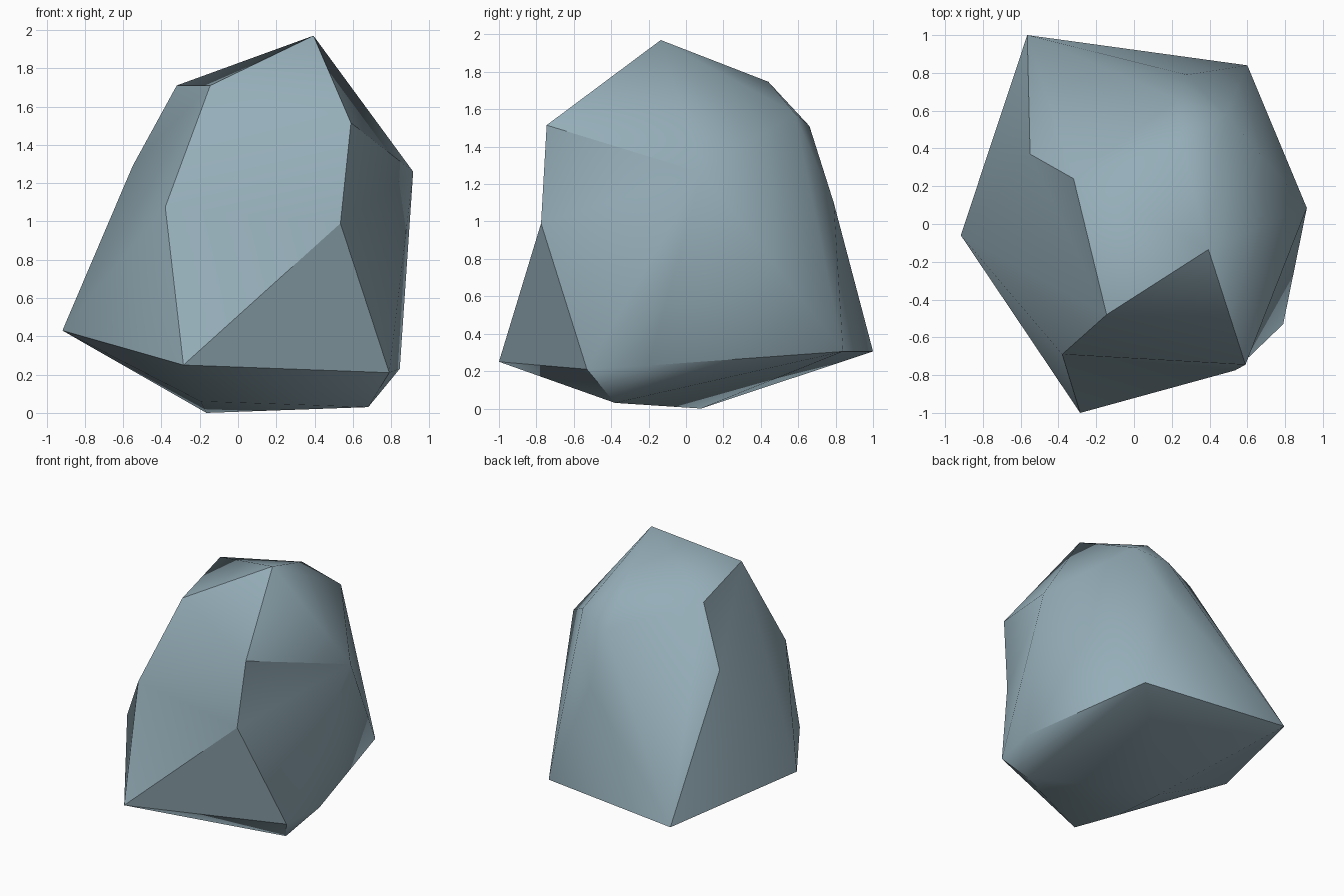
import bpy, bmesh, math

if "Cube" in bpy.data.objects:
    bpy.data.objects.remove(bpy.data.objects["Cube"])

# Named corner points of the faceted boulder, from base to peak
corners = {
    # underside
    "base": (-0.165, 0.08, 0.0), "base_front": (-0.195, -0.42, 0.06), "base_right": (0.68, -0.38, 0.03),
    # wide lower rim
    "rim_right": (0.79, -0.53, 0.21), "rim_front": (-0.285, -1.0, 0.25),
    "rim_left": (-0.917, -0.06, 0.43), "rim_back_left": (-0.565, 1.0, 0.305),
    "rim_back_right": (0.60, 0.84, 0.305), "rim_side": (0.845, -0.20, 0.23),
    # waist
    "dent": (0.535, -0.775, 0.99), "waist_front": (-0.38, -0.69, 1.075),
    "waist_left": (-0.55, 0.37, 1.29), "waist_back": (0.28, 0.79, 1.10),
    "waist_right": (0.915, 0.085, 1.26),
    # shoulders and peak
    "shoulder_right": (0.59, -0.745, 1.515), "shoulder_front": (-0.145, -0.48, 1.71),
    "shoulder_left": (-0.32, 0.24, 1.71), "shoulder_back": (0.23, 0.66, 1.51),
    "crown_back": (0.247, 0.44, 1.747), "crown_right": (0.485, 0.58, 1.58),
    "peak": (0.394, -0.135, 1.97),
}

# Wrap the corners in one closed skin
bm = bmesh.new()
vert = {name: bm.verts.new(c) for name, c in corners.items()}
bmesh.ops.convex_hull(bm, input=list(bm.verts))
bmesh.ops.triangulate(bm, faces=list(bm.faces))


def crease_between(a, b):
    """Turn the edge that separates corners a and b so that it joins them."""
    va, vb = vert[a], vert[b]
    for e in bm.edges:
        if len(e.link_faces) == 2:
            tips = {v for f in e.link_faces for v in f.verts} - set(e.verts)
            if tips == {va, vb}:
                bmesh.ops.rotate_edges(bm, edges=[e], use_ccw=False)
                return


# Shallow hollows between the ridges
for a, b in (("dent", "waist_right"), ("dent", "shoulder_front"), ("dent", "waist_front"),
             ("waist_left", "shoulder_front"), ("waist_left", "waist_back"),
             ("crown_right", "waist_back")):
    crease_between(a, b)

bmesh.ops.delete(bm, geom=[v for v in bm.verts if not v.link_faces], context='VERTS')
bmesh.ops.recalc_face_normals(bm, faces=list(bm.faces))
mesh = bpy.data.meshes.new("boulder")
bm.to_mesh(mesh)
bm.free()

# Blue-grey stone
stone = bpy.data.materials.new("blue_grey_stone")
stone.diffuse_color = (0.30, 0.42, 0.48, 1.0)
stone.use_nodes = True
stone.node_tree.nodes["Principled BSDF"].inputs["Base Color"].default_value = stone.diffuse_color
mesh.materials.append(stone)

boulder = bpy.data.objects.new("boulder", mesh)
bpy.context.collection.objects.link(boulder)

# Soft broad faces, crisp ridges
bpy.context.view_layer.objects.active = boulder
boulder.select_set(True)
bpy.ops.object.shade_smooth_by_angle(angle=math.radians(35))
